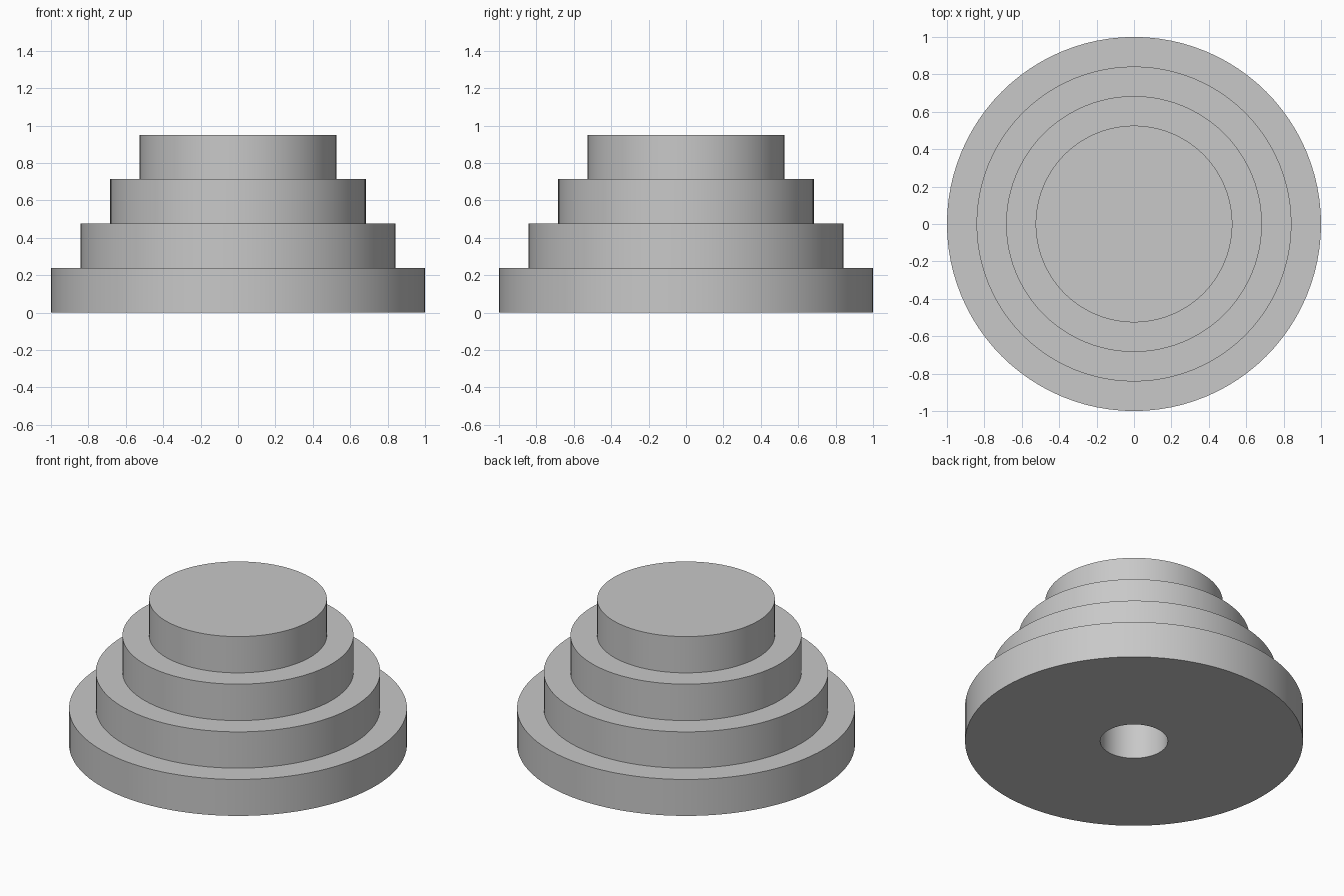
import bpy, bmesh, math

if "Cube" in bpy.data.objects:
    bpy.data.objects.remove(bpy.data.objects["Cube"])

SIDES = 96
HOLE_RADIUS = 0.2
HOLE_TOP = 0.71

grey = bpy.data.materials.new("light grey")
grey.diffuse_color = (0.58, 0.58, 0.58, 1)
grey.use_nodes = True
grey.node_tree.nodes["Principled BSDF"].inputs["Base Color"].default_value = grey.diffuse_color

# Half section: up the socket wall, then down the outside steps
profile = [(HOLE_RADIUS, HOLE_TOP), (HOLE_RADIUS, 0.0),
           (1.0, 0.0), (1.0, 0.238), (0.842, 0.238), (0.842, 0.475),
           (0.684, 0.475), (0.684, 0.713), (0.526, 0.713), (0.526, 0.95)]

# Sweep the section into rings and bridge them
bm = bmesh.new()
rings = []
for radius, z in profile:
    rings.append([bm.verts.new((radius * math.cos(2 * math.pi * i / SIDES),
                                radius * math.sin(2 * math.pi * i / SIDES), z))
                  for i in range(SIDES)])
for lower, upper in zip(rings, rings[1:]):
    for i in range(SIDES):
        j = (i + 1) % SIDES
        bm.faces.new((lower[i], lower[j], upper[j], upper[i]))

# Close the socket ceiling and the top disc
bm.faces.new(rings[0])
bm.faces.new(rings[-1])
bmesh.ops.recalc_face_normals(bm, faces=bm.faces)

mesh = bpy.data.meshes.new("stepped_base")
bm.to_mesh(mesh)
bm.free()
mesh.materials.append(grey)
base = bpy.data.objects.new("stepped_base", mesh)
bpy.context.collection.objects.link(base)

# Smooth walls with crisp step edges
bpy.context.view_layer.objects.active = base
base.select_set(True)
bpy.ops.object.shade_smooth_by_angle(angle=math.radians(30))
